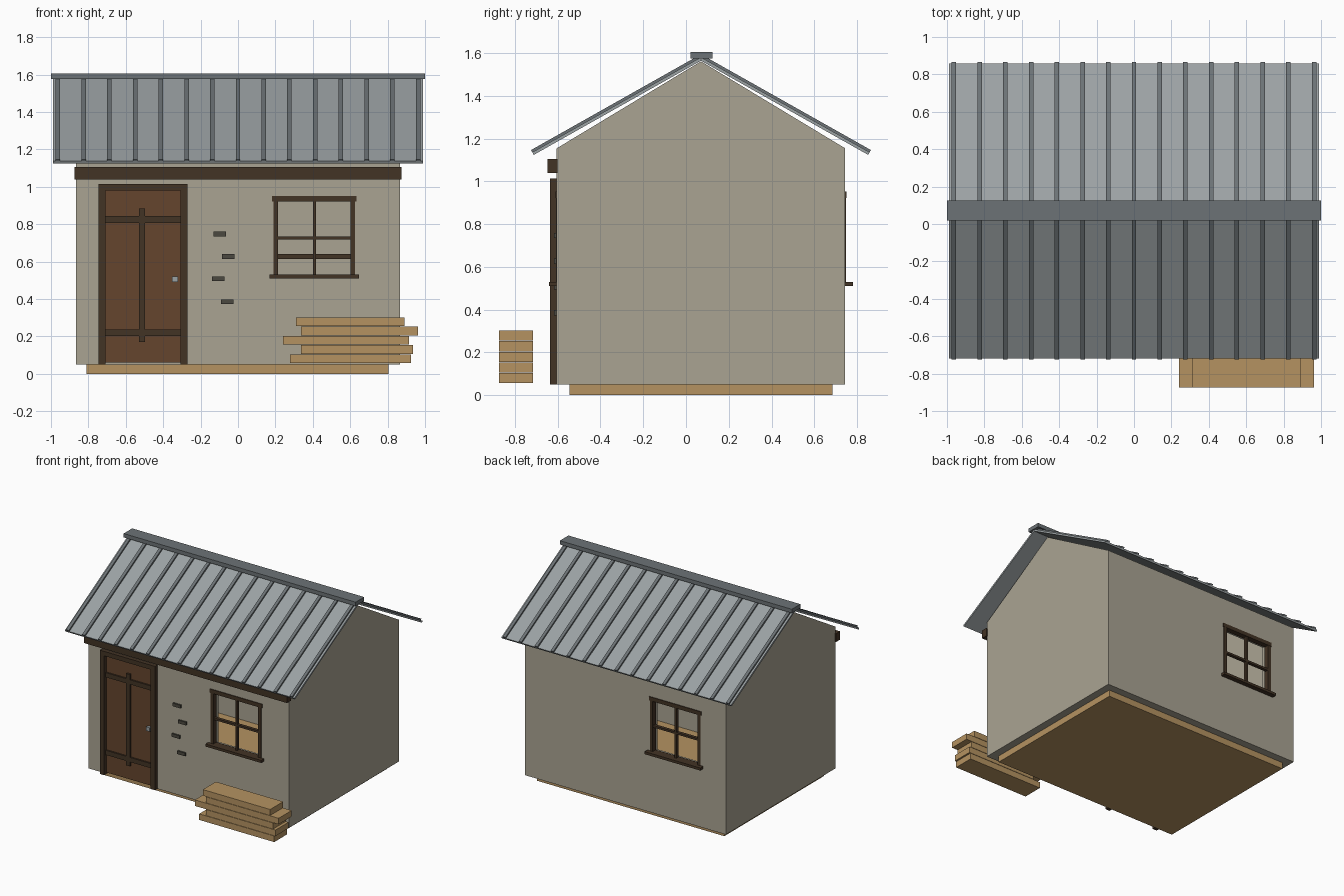
import bpy, bmesh, math

if "Cube" in bpy.data.objects:
    bpy.data.objects.remove(bpy.data.objects["Cube"])


def material(name, rgb):
    m = bpy.data.materials.new(name)
    m.diffuse_color = (*rgb, 1)
    m.use_nodes = True
    m.node_tree.nodes["Principled BSDF"].inputs["Base Color"].default_value = m.diffuse_color
    return m


PLASTER = material("plaster", (0.40, 0.37, 0.29))
PINE = material("pine", (0.46, 0.29, 0.12))
DARK = material("dark_wood", (0.055, 0.033, 0.018))
DOOR = material("door_wood", (0.13, 0.06, 0.027))
METAL = material("roof_metal", (0.33, 0.36, 0.37))
RIB = material("rib_metal", (0.15, 0.17, 0.18))
STONE = material("stone", (0.07, 0.065, 0.05))


def prism(name, profile, x0, x1, mat=None):
    """Extrude a (y, z) profile along x."""
    bm = bmesh.new()
    face = bm.faces.new([bm.verts.new((x0, y, z)) for y, z in profile])
    new = bmesh.ops.extrude_face_region(bm, geom=[face])["geom"]
    verts = [g for g in new if isinstance(g, bmesh.types.BMVert)]
    bmesh.ops.translate(bm, verts=verts, vec=(x1 - x0, 0, 0))
    bmesh.ops.recalc_face_normals(bm, faces=bm.faces)
    me = bpy.data.meshes.new(name)
    bm.to_mesh(me)
    bm.free()
    if mat:
        me.materials.append(mat)
    ob = bpy.data.objects.new(name, me)
    bpy.context.collection.objects.link(ob)
    return ob


def box(name, x, y, z, mat=None):
    return prism(name, [(y[0], z[0]), (y[1], z[0]), (y[1], z[1]), (y[0], z[1])], x[0], x[1], mat)


def cut(target, cutter):
    mod = target.modifiers.new("cut", "BOOLEAN")
    mod.operation = "DIFFERENCE"
    mod.solver = "EXACT"
    mod.object = cutter
    bpy.context.view_layer.objects.active = target
    bpy.ops.object.modifier_apply(modifier=mod.name)
    bpy.data.objects.remove(cutter)


FRONT, BACK, MID = -0.605, 0.745, 0.07
T = 0.065                      # wall thickness
WIN_F, WIN_B = 0.408, -0.43    # window centres

# Hollow walls with gables, open to the roof
walls = prism("walls", [(FRONT, 0.05), (BACK, 0.05), (BACK, 1.155), (MID, 1.562), (FRONT, 1.155)],
              -0.865, 0.865, PLASTER)
cut(walls, box("cavity", (-0.865 + T, 0.865 - T), (FRONT + T, BACK - T), (-0.1, 1.8)))
cut(walls, box("front_hole", (WIN_F - 0.2, WIN_F + 0.2), (FRONT - 0.1, FRONT + 0.15), (0.52, 0.935)))
cut(walls, box("back_hole", (WIN_B - 0.2, WIN_B + 0.2), (BACK - 0.15, BACK + 0.1), (0.52, 0.935)))
cut(walls, box("door_hole", (-0.72, -0.295), (FRONT - 0.1, FRONT + 0.15), (0, 0.99)))

# Floor and front beam
box("floor", (-0.81, 0.805), (-0.545, 0.685), (0, 0.05), PINE)
box("front_beam", (-0.875, 0.875), (-0.647, -0.60), (1.04, 1.105), DARK)

# Roof: two sheets with standing ribs and a ridge cap
a = math.radians(29.4)
LEN = 0.795 / math.cos(a)


def roof_profile(side, bottom, top, length):
    pts = []
    for s, h in ((0, bottom), (length, bottom), (length, top), (0, top)):
        u = -0.795 + s * math.cos(a) - h * math.sin(a)
        pts.append((MID - side * u, 1.147 + s * math.sin(a) + h * math.cos(a)))
    return pts


for side, label in ((-1, "front"), (1, "back")):
    prism(f"{label}_roof_sheet", roof_profile(side, -0.026, -0.012, LEN - 0.012), -0.99, 0.99, METAL)
    for i in range(15):
        x = -0.963 + i * 1.926 / 14
        prism(f"{label}_roof_rib", roof_profile(side, -0.013, 0, LEN - 0.006), x - 0.012, x + 0.012, RIB)
box("ridge_cap", (-1, 1), (0.02, 0.125), (1.575, 1.605), RIB)

# Door with frame, straps and handle
for x in (-0.745, -0.307):
    box("door_jamb", (x, x + 0.037), (-0.636, -0.57), (0.05, 1.015), DARK)
box("door_header", (-0.708, -0.307), (-0.636, -0.57), (0.98, 1.015), DARK)
box("door_panel", (-0.71, -0.305), (-0.606, -0.57), (0.06, 0.985), DOOR)
for z in (0.202, 0.807):
    box("door_strap", (-0.71, -0.305), (-0.618, -0.60), (z, z + 0.036), DARK)
box("door_upright", (-0.53, -0.497), (-0.621, -0.60), (0.17, 0.885), DARK)
box("door_handle", (-0.352, -0.322), (-0.63, -0.60), (0.49, 0.52), METAL)


# Windows: d is the outward direction of the wall
def window(label, cx, wall, d):
    def part(name, x0, x1, z0, z1, out, depth):
        y = sorted((wall + d * out, wall - d * depth))
        box(f"{label}_{name}", (cx + x0, cx + x1), y, (z0, z1), DARK)
    part("window_header", -0.225, 0.225, 0.922, 0.952, 0.006, 0.035)
    part("window_sill", -0.24, 0.24, 0.51, 0.53, 0.036, 0.035)
    part("window_jamb", -0.218, -0.193, 0.53, 0.922, 0.004, 0.035)
    part("window_jamb", 0.193, 0.218, 0.53, 0.922, 0.004, 0.035)
    part("window_mullion", -0.008, 0.008, 0.53, 0.922, 0.0, 0.025)
    part("window_crossbar", -0.193, 0.193, 0.717, 0.733, 0.0, 0.025)


window("front", WIN_F, FRONT, -1)
window("back", WIN_B, BACK, 1)

# Rail glimpsed through the front window
box("inner_rail", (0.15, 0.66), (0.64, 0.685), (0.615, 0.64), DARK)

# Exposed bricks in the plaster
for x, z in ((-0.132, 0.735), (-0.085, 0.615), (-0.14, 0.495), (-0.092, 0.373)):
    box("exposed_brick", (x, x + 0.067), (-0.617, -0.59), (z, z + 0.025), STONE)

# Stacked planks
planks = ((0.278, 0.925), (0.337, 0.936), (0.24, 0.915), (0.337, 0.963), (0.31, 0.89))
for i, x in enumerate(planks):
    z = 0.057 + i * 0.0495
    box("stacked_plank", x, (-0.875, -0.715), (z, z + 0.047), PINE)
